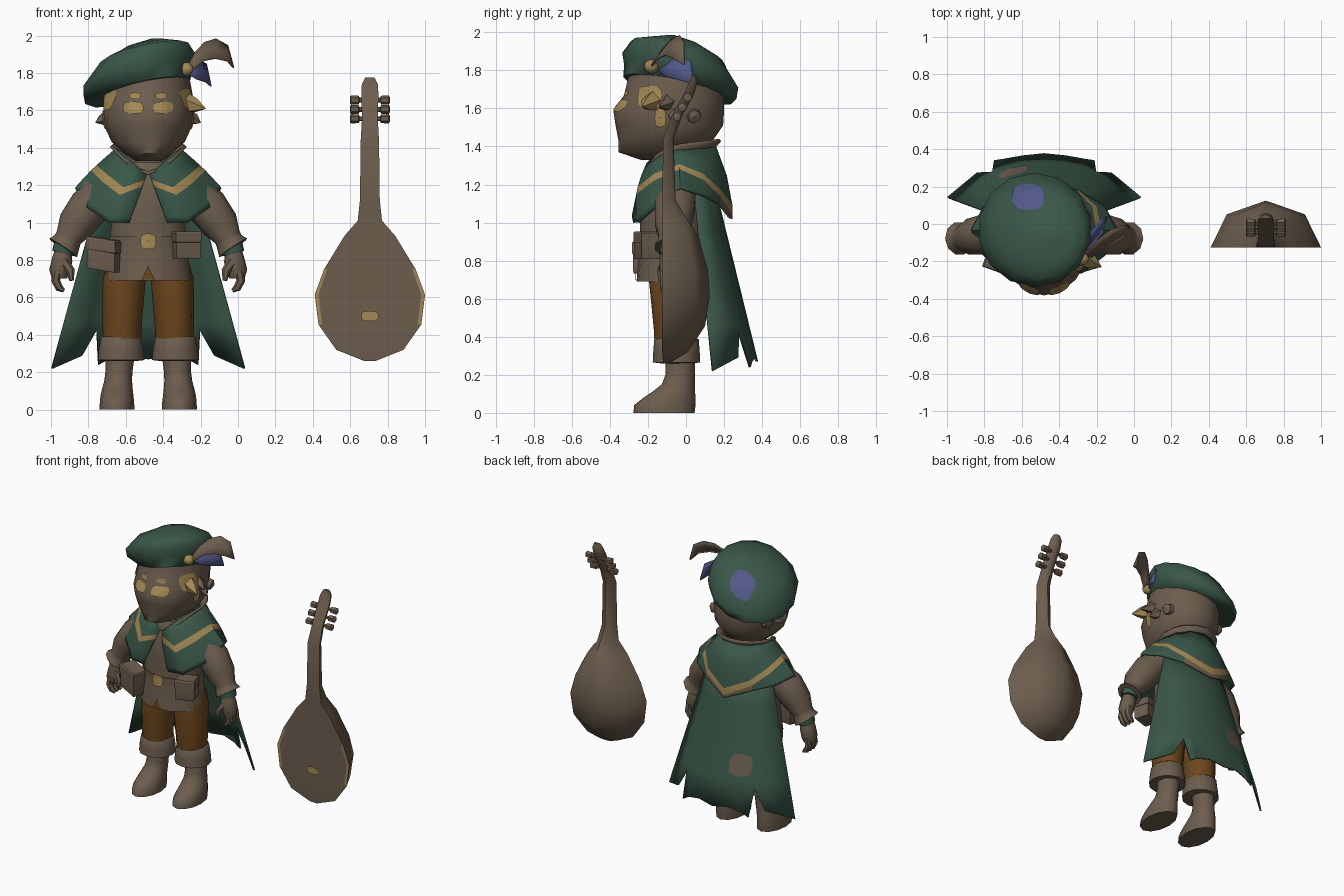
import bpy, bmesh, math
from mathutils import Vector
from mathutils.bvhtree import BVHTree

cube = bpy.data.objects.get("Cube")
if cube:
    bpy.data.objects.remove(cube)

HERO, LUTE = -0.48, 0.705


def material(name, rgb):
    m = bpy.data.materials.new(name)
    m.use_nodes = True
    m.diffuse_color = (*rgb, 1)
    bsdf = m.node_tree.nodes["Principled BSDF"]
    bsdf.inputs["Base Color"].default_value = (*rgb, 1)
    bsdf.inputs["Roughness"].default_value = 0.9
    return m


brown = material("leather brown", (0.15, 0.11, 0.076))
green = material("cloth green", (0.042, 0.095, 0.064))
gold = material("pale gold", (0.36, 0.245, 0.09))
ochre = material("trouser ochre", (0.15, 0.062, 0.012))
blue = material("slate blue", (0.085, 0.1, 0.25))


def build(name, rows, mats, at=HERO, closed=True, caps=True, solid=0, rule=None, angle=50):
    """Skin a grid of points; closed rows make a tube, solid gives thickness."""
    bm = bmesh.new()
    grid = [[bm.verts.new(p) for p in row] for row in rows]
    n = len(rows[0])
    for i in range(len(rows) - 1):
        for j in range(n if closed else n - 1):
            k = (j + 1) % n
            f = bm.faces.new((grid[i][j], grid[i][k], grid[i + 1][k], grid[i + 1][j]))
            f.material_index = rule(i, j) if rule else 0
    if closed and caps:
        bm.faces.new(grid[0])
        bm.faces.new(grid[-1])
    bmesh.ops.remove_doubles(bm, verts=bm.verts, dist=1e-5)
    bmesh.ops.recalc_face_normals(bm, faces=bm.faces)
    me = bpy.data.meshes.new(name)
    bm.to_mesh(me)
    bm.free()
    for m in mats if isinstance(mats, list) else [mats]:
        me.materials.append(m)
    me.polygons.foreach_set("use_smooth", [True] * len(me.polygons))
    me.set_sharp_from_angle(angle=math.radians(angle))
    o = bpy.data.objects.new(name, me)
    o.location.x = at
    bpy.context.scene.collection.objects.link(o)
    if solid:
        s = o.modifiers.new("thickness", "SOLIDIFY")
        s.thickness, s.offset = solid, 0
    return o


def ring(cx, cy, z, rx, ry, n=14, tx=0, ty=0):
    """Horizontal ellipse, optionally tilted by slopes tx and ty."""
    out = []
    for k in range(n):
        a = 2 * math.pi * k / n
        x, y = rx * math.sin(a), -ry * math.cos(a)
        out.append((cx + x, cy + y, z + tx * x + ty * y))
    return out


def tube(name, path, radii, mat, n=8, at=HERO):
    pts = [Vector(p) for p in path]
    rows = []
    for i, (p, r) in enumerate(zip(pts, radii)):
        t = (pts[min(i + 1, len(pts) - 1)] - pts[max(i - 1, 0)]).normalized()
        u = t.cross(Vector((0, 1, 0))).normalized()
        v = t.cross(u)
        rows.append([p + r * (u * math.cos(2 * math.pi * k / n) + v * math.sin(2 * math.pi * k / n))
                     for k in range(n)])
    return build(name, rows, mat, at)


def decal(name, target, centre, aim, w, h, mat, n=12):
    """Thin patch laid on the target along the aim direction."""
    me = target.data
    tree = BVHTree.FromPolygons([v.co for v in me.vertices], [p.vertices[:] for p in me.polygons])
    d = Vector(aim)
    v = Vector((0, 1, 0)) if abs(d.z) > 0.5 else Vector((0, 0, 1))
    u = v.cross(d)
    e = 1 if n == 3 else 0.65
    rows = []
    for s in (1, 0.75, 0.5, 0.25, 0.02):
        row = []
        for k in range(n):
            a = math.pi / 2 + 2 * math.pi * k / n
            c, q = (math.copysign(abs(f) ** e, f) for f in (math.cos(a), math.sin(a)))
            p = Vector(centre) + u * (c * s * w / 2) + v * (q * s * h / 2)
            hit = tree.ray_cast(p - d * 2, d)[0]
            row.append((hit or p) - d * 0.009)
        rows.append(row)
    return build(name, rows, mat, target.location.x, caps=False)


# Head, beret and collar
head = build("head", [ring(0, (f + b) / 2, z, w, (b - f) / 2, 16) for z, w, f, b in (
    (1.33, .07, -.24, .02), (1.37, .125, -.355, .07), (1.43, .195, -.355, .14), (1.51, .232, -.37, .195),
    (1.59, .24, -.382, .2), (1.67, .24, -.325, .2), (1.78, .22, -.3, .16))], brown)
build("neck", [ring(0, -.04, z, .12, .12) for z in (1.2, 1.4)], brown)
beret = build("beret", [ring(x, y, z, rx, ry, 14, t, -t) for x, y, z, rx, ry, t in (
    (-.01, -.06, 1.71, .235, .27, .2), (-.05, -.03, 1.74, .295, .295, .3), (-.05, -.03, 1.8, .305, .305, .3),
    (-.02, -.05, 1.9, .24, .24, .22), (.02, -.07, 1.957, .13, .13, .12), (.04, -.08, 1.985, .02, .02, 0))],
    green, angle=80)
decal("beret_patch", beret, (-.087, .145, 1.8), (0, 0, -1), .17, .14, blue)


def collar_row(radius, z, dip):
    return [(x, y, z - dip * max(0, (-.02 - y) / radius) ** 3)
            for x, y, z in ring(0, -.02, z, radius, radius, 16, 0, .12)]


build("collar", [collar_row(.15, 1.35, .1), collar_row(.17, 1.38, .11), collar_row(.2, 1.41, .12)],
      brown, caps=False, solid=.016)
for s, side in ((1, "left"), (-1, "right")):
    decal(side + "_eye", head, (s * .08, 0, 1.615), (0, 1, 0), .11, .065, gold)
    decal(side + "_eyebrow", head, (s * .07, 0, 1.68), (0, 1, 0), .065, .03, gold)
    decal(side + "_temple", head, (0, -.19, 1.66), (-s, 0, 0), .13, .12, gold)
    decal(side + "_sideburn", head, (0, -.135, 1.55), (-s, 0, 0), .06, .1, gold)
    tube(side + "_hair_tuft", [(s * .2, -.06, 1.57), (s * .25, -.06, 1.55), (s * .28, -.08, 1.535)],
         (.05, .03, .003), brown, 5)
    tube(side + "_ear", [(s * .2, .04, 1.56), (s * .235, .045, 1.555), (s * .242, .05, 1.55)],
         (.04, .035, .015), brown)
tube("temple_curl", [(.2, -.17, 1.64), (.25, -.2, 1.625), (.305, -.23, 1.61)], (.055, .04, .003), gold, 5)
tube("swept_tuft", [(.19, -.09, 1.64), (.25, -.11, 1.62), (.305, -.14, 1.61)], (.055, .035, .003), brown, 5)


# Feathers and brooch
def feather(name, path, widths, mat):
    across = Vector((0, .5, .7))
    rows = [[Vector(p) + across * w * k for k in (-1, 0, 1)] for p, w in zip(path, widths)]
    build(name, rows, mat, closed=False, solid=.008)


feather("brown_feather", [(.21, -.17, 1.82), (.25, -.15, 1.87), (.3, -.11, 1.915), (.36, -.07, 1.93),
                          (.425, -.04, 1.905), (.455, -.01, 1.83)], (.02, .06, .07, .075, .06, .005), brown)
feather("blue_feather", [(.21, -.13, 1.82), (.26, -.07, 1.82), (.31, -.01, 1.8), (.335, .04, 1.73)],
        (.03, .075, .07, .003), blue)
tube("brooch", [(.17, -.16, 1.82), (.19, -.175, 1.82), (.215, -.19, 1.82), (.235, -.2, 1.82)],
     (.025, .037, .037, .015), gold)

# Jacket with belt, buckle and pouches
jacket = build("jacket", [ring(0, -.07, z, rx, ry, 18) for z, rx, ry in (
    (.69, .235, .19), (.8, .22, .18), (.92, .205, .17), (1.05, .2, .175), (1.2, .2, .17), (1.32, .13, .12))], brown)
build("belt", [ring(0, -.07, z, .212, .178, 18) for z in (.875, .925)], brown)
decal("buckle", jacket, (0, 0, .9), (0, 1, 0), .085, .085, gold).location.y = -.01
decal("hem_notch", jacket, (0, 0, .72), (0, 1, 0), .08, .1, ochre, 3)
for side, x, z, w, h, yaw, roll in (("left", .2, .88, .135, .145, .3, 0), ("right", -.235, .83, .155, .17, -.35, -.012)):
    rows = []
    for lift, k in ((-1, .95), (-.85, 1), (.2, 1), (.22, 1.06), (.9, 1.06), (1, .97)):
        corners = [(sx * w / 2 * k, sy * .055 * k, sx) for sx, sy in ((-1, -1), (1, -1), (1, 1), (-1, 1))]
        rows.append([(x + a * math.cos(yaw) - b * math.sin(yaw), -.2 + a * math.sin(yaw) + b * math.cos(yaw),
                      z + lift * h / 2 + roll * sx) for a, b, sx in corners])
    build(side + "_pouch", rows, brown, angle=30)

# Shoulder mantle: (hem point, neck point, trim position) from front to back
half = (((.10, -.27, 1.0), (.01, -.21, 1.25), .1), ((.21, -.25, 1.0), (.07, -.2, 1.31), .4),
        ((.325, -.16, 1.08), (.13, -.13, 1.37), .4), ((.385, -.03, 1.18), (.17, -.03, 1.39), .42),
        ((.32, .09, 1.14), (.15, .06, 1.39), .55), ((.19, .17, 1.1), (.09, .13, 1.39), .75),
        ((0, .235, 1.02), (0, .15, 1.4), .81))


def mantle_column(hem, neck, trim, s):
    col = []
    for t in (0, trim * .5, trim, trim + .13, trim + (1 - trim) * .85, 1):
        p = Vector(neck).lerp(Vector(hem), t)
        k = 1 + .16 * t * (1 - t)
        col.append((s * p.x * k, p.y * (1 + .5 * t * (1 - t)), p.z))
    return col


def mantle_colour(i, j):
    return 1 if j == 2 else 2 if j > 2 and 5 <= i <= 6 else 0


columns = [mantle_column(*c, 1) for c in half] + [mantle_column(*c, -1) for c in half[-2::-1]]
mantle = build("mantle", columns, [green, gold, brown], closed=False, solid=.016, rule=mantle_colour)
for s in (1, -1):
    decal("mantle_patch", mantle, (s * .33, 0, 1.195), (0, 1, 0), .045, .05, brown)

# Long cape with a torn hem: (x, y, z) along half of the hem
hem = ((0, .385, .27), (.12, .378, .29), (.22, .355, .27), (.27, .34, .24), (.31, .32, .43),
       (.37, .285, .29), (.515, .14, .22))


def cape_column(x, y, z, s):
    top = Vector((x * .47, .14 - .1 * (x / .515) ** 2, 1.22))
    foot = Vector((x, y, .22))
    return [(s * p.x, p.y, p.z) for p in (top.lerp(foot, t) for t in (0, .25, .5, .75, 1.22 - z))]


columns = [cape_column(*h, 1) for h in hem[::-1]] + [cape_column(*h, -1) for h in hem[1:]]
cape = build("cape", columns, green, closed=False, solid=.012)
decal("cape_patch", cape, (-.165, 0, .58), (0, -1, 0), .16, .15, brown)

# Arms, hands and legs
for s, side in ((1, "left"), (-1, "right")):
    tube(side + "_sleeve", [(s * x, -.04 - .15 * (x - .2), z) for x, z in (
        (.2, 1.18), (.32, 1.08), (.385, .99), (.425, .92), (.435, .895), (.455, .865))],
        (.1, .11, .1, .072, .075, .09), brown, 10)
    tube(side + "_wrist_band", [(s * .445, -.078, .88), (s * .457, -.08, .835)], (.06, .058), green)
    tube(side + "_palm", [(s * x, -.085, z) for x, z in ((.455, .85), (.46, .8), (.475, .74), (.475, .7))],
         (.045, .055, .055, .04), brown)
    for k in (-1, 0, 1):
        tube(side + "_finger", [(s * x, -.08 + k * .035, z) for x, z in (
            (.485, .74), (.495, .69), (.475, .65), (.45, .635))], (.024, .024, .021, .01), brown, 6)
    tube(side + "_thumb", [(s * .45, -.11, .79), (s * .415, -.13, .74), (s * .41, -.135, .69)],
         (.028, .024, .012), brown, 6)
    build(side + "_trouser", [ring(s * x, -.055, z, rx, ry, 12) for x, z, rx, ry in (
        (.14, .36, .1, .11), (.14, .45, .105, .115), (.128, .7, .115, .14), (.12, .78, .1, .13))], ochre)
    build(side + "_boot_cuff", [ring(s * .145, -.05, z, rx, ry, 12) for z, rx, ry in (
        (.26, .08, .08), (.265, .125, .125), (.32, .12, .122), (.385, .108, .117), (.392, .1, .108))], brown)
    build(side + "_boot", [ring(s * x, cy, z, rx, ry, 12) for x, cy, z, rx, ry in (
        (.167, -.115, 0, .093, .16), (.167, -.112, .04, .092, .162), (.167, -.09, .075, .088, .14),
        (.165, -.065, .11, .082, .113), (.161, -.04, .15, .075, .087), (.157, -.03, .2, .072, .078),
        (.15, -.03, .29, .078, .078))], brown)

# Lute: (height, half width, front y, back y) from the bowl to the bent peg head
sections = ((.26, .03, -.12, -.09), (.32, .18, -.125, .01), (.455, .275, -.125, .1), (.615, .295, -.125, .125),
            (.75, .245, -.125, .115), (.93, .135, -.125, .065), (1.01, .065, -.125, .01), (1.12, .053, -.125, -.055),
            (1.44, .049, -.12, -.065), (1.56, .042, -.075, -.02), (1.68, .046, -.01, .045),
            (1.74, .043, .02, .06), (1.775, .025, .03, .05))


def lute_row(z, w, front, back):
    arc = [(w * math.cos(math.pi * k / 4), front + (back - front) * math.sin(math.pi * k / 4), z) for k in range(5)]
    return arc + [(-.93 * w, front, z), (.93 * w, front, z)]


lute = build("lute_body", [lute_row(*s) for s in sections], [brown, gold], LUTE,
             rule=lambda i, j: int(j in (4, 6) and i in (2, 3)))
decal("lute_bridge", lute, (0, 0, .5), (0, 1, 0), .095, .055, gold)
for s in (1, -1):
    for z in (1.555, 1.605, 1.655):
        y = (z - 1.56) * .55 - .045
        tube("tuning_peg", [(s * x, y, z) for x in (.03, .055, .06, .1, .107)],
             (.013, .013, .023, .025, .016), brown, 6, LUTE)
